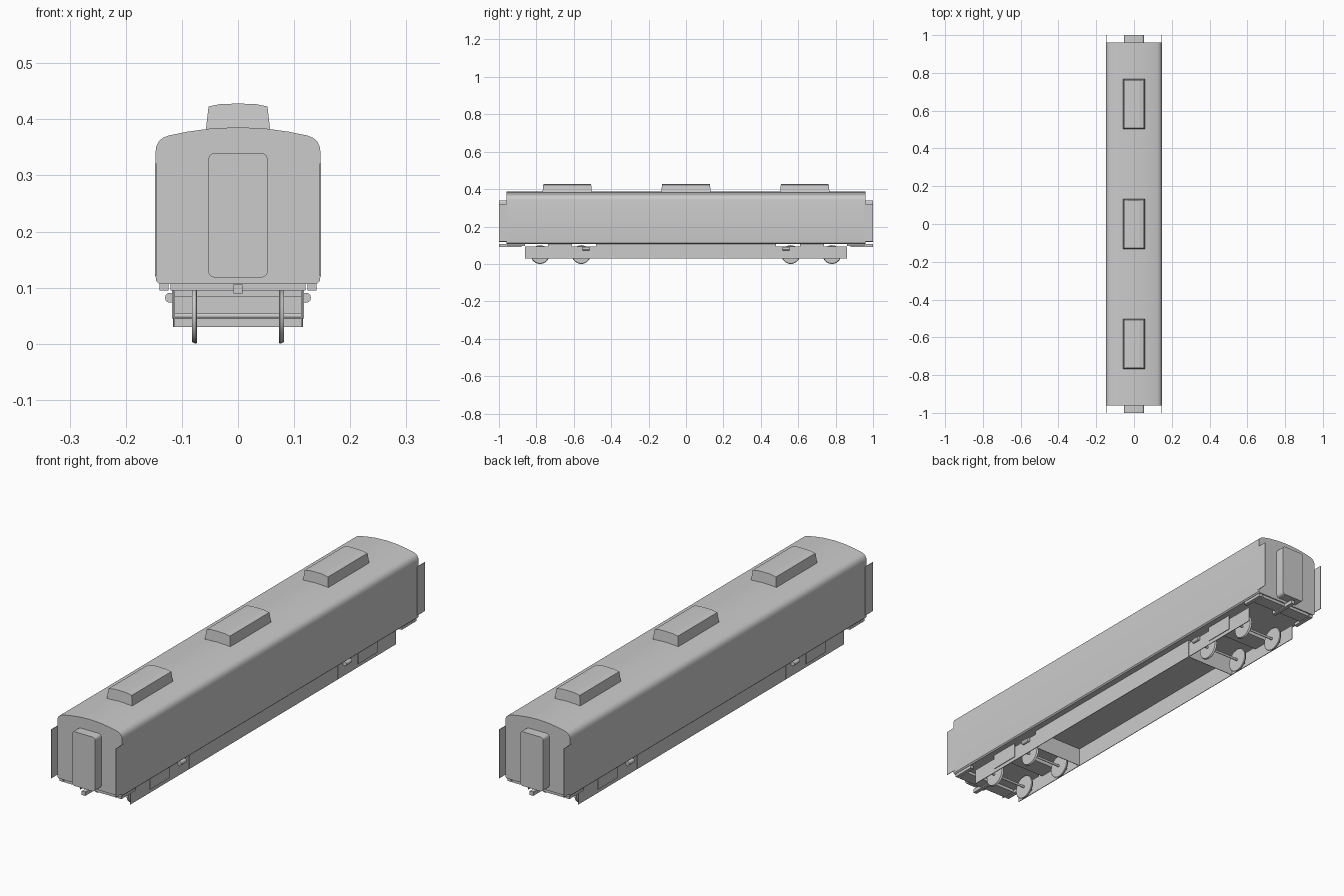
import bpy, bmesh
from math import pi, cos, sin

if "Cube" in bpy.data.objects:
    bpy.data.objects.remove(bpy.data.objects["Cube"])


def finish(name, bm, smooth=False):
    bmesh.ops.recalc_face_normals(bm, faces=bm.faces)
    me = bpy.data.meshes.new(name)
    bm.to_mesh(me)
    bm.free()
    ob = bpy.data.objects.new(name, me)
    bpy.context.collection.objects.link(ob)
    if smooth:
        bpy.ops.object.select_all(action='DESELECT')
        ob.select_set(True)
        bpy.context.view_layer.objects.active = ob
        bpy.ops.object.shade_smooth_by_angle(angle=0.6)
    return ob


def box(name, x0, x1, y0, y1, z0, z1):
    bm = bmesh.new()
    bmesh.ops.create_cube(bm, size=1)
    for v in bm.verts:
        v.co.x = x1 if v.co.x > 0 else x0
        v.co.y = y1 if v.co.y > 0 else y0
        v.co.z = z1 if v.co.z > 0 else z0
    return finish(name, bm)


def extrude_y(name, pts, y0, y1, smooth=False):
    bm = bmesh.new()
    a = [bm.verts.new((x, y0, z)) for x, z in pts]
    b = [bm.verts.new((x, y1, z)) for x, z in pts]
    n = len(pts)
    bm.faces.new(a)
    bm.faces.new(b)
    for i in range(n):
        j = (i + 1) % n
        bm.faces.new((a[i], a[j], b[j], b[i]))
    return finish(name, bm, smooth)


def mirrored(half):
    return half + [(-x, z) for x, z in reversed(half) if x > 1e-6]


def lathe_x(name, rings, y, z, n=28):
    # rings are (x, radius) pairs turned about an axis along x
    bm = bmesh.new()
    loops = [[bm.verts.new((x, y + r * cos(2 * pi * k / n), z + r * sin(2 * pi * k / n)))
              for k in range(n)] for x, r in rings]
    for a, b in zip(loops, loops[1:]):
        for k in range(n):
            m = (k + 1) % n
            bm.faces.new((a[k], a[m], b[m], b[k]))
    bm.faces.new(loops[0])
    bm.faces.new(loops[-1])
    return finish(name, bm, True)


# Car body with curved roof
body = [(0.141, 0.107), (0.146, 0.112), (0.147, 0.122), (0.147, 0.342), (0.1455, 0.352),
        (0.141, 0.361), (0.134, 0.367), (0.124, 0.371), (0.09, 0.378), (0.05, 0.3835), (0, 0.386)]
extrude_y("car_body", mirrored(body), -0.96, 0.96, True)

# Roof units with sloping sides and ends
for yc in (-0.635, 0, 0.635):
    bm = bmesh.new()
    half = [(0.057, 0.378), (0.057, 0.384), (0.0525, 0.423), (0.03, 0.4275), (0, 0.428)]
    loops = []
    for s in (-1, 1):
        loops.append([bm.verts.new((x, yc + s * (0.132 - max(0, z - 0.384) * 0.1), z))
                      for x, z in mirrored(half)])
    a, b = loops
    bm.faces.new(a)
    bm.faces.new(b)
    for i in range(len(a)):
        j = (i + 1) % len(a)
        bm.faces.new((a[i], a[j], b[j], b[i]))
    finish("roof_unit", bm)

# Rounded outline of the end gangway
gangway = []
for cx, cz, a0 in ((0.041, 0.13, -90), (0.041, 0.328, 0), (-0.041, 0.328, 90), (-0.041, 0.13, 180)):
    for k in range(5):
        a = (a0 + k * 22.5) * pi / 180
        gangway.append((cx + 0.012 * cos(a), cz + 0.012 * sin(a)))

for e in (-1, 1):
    def span(p, q):
        return sorted((e * p, e * q))
    # Gangway, coupler and end floor plate
    extrude_y("gangway", gangway, *span(0.955, 1.0), True)
    box("coupler", -0.008, 0.008, *span(0.88, 1.0), 0.09, 0.106)
    box("end_floor_plate", -0.12, 0.12, *span(0.9, 0.955), 0.095, 0.108)
    # Bogie cross beam
    box("bogie_bolster", -0.116, 0.116, *span(0.63, 0.71), 0.083, 0.108)
    for s in (-1, 1):
        def across(p, q):
            return sorted((s * p, s * q))
        # Corner fins and door steps
        box("corner_fin", *across(0.1455, 0.1475), *span(0.95, 1.0), 0.121, 0.321)
        box("door_step", *across(0.124, 0.14), *span(0.86, 0.955), 0.095, 0.109)
        # Bogie side frame, hanger plate and damper
        box("bogie_side_frame", *across(0.112, 0.115), *span(0.482, 0.86), 0.03, 0.093)
        box("hanger_plate", *across(0.115, 0.118), *span(0.61, 0.738), 0.045, 0.108)
        d = lathe_x("damper", [(-0.018, 0.009), (0.018, 0.009)], 0, 0, 12)
        d.rotation_euler = (0, 0, pi / 2)
        d.location = (s * 0.121, e * 0.535, 0.082)
    for y in (0.56, 0.78):
        # Wheelsets
        lathe_x("axle", [(-0.112, 0.005), (0.112, 0.005)], e * y, 0.05, 12)
        for s in (-1, 1):
            lathe_x("wheel", [(s * 0.073, 0.048), (s * 0.075, 0.05), (s * 0.082, 0.047)], e * y, 0.05)

# Underfloor equipment skirt, open at the bottom
for s in (-1, 1):
    box("underfloor_skirt", *sorted((s * 0.113, s * 0.1155)), -0.48, 0.48, 0.03, 0.108)
    box("underfloor_end_wall", -0.113, 0.113, *sorted((s * 0.4775, s * 0.48)), 0.03, 0.108)
